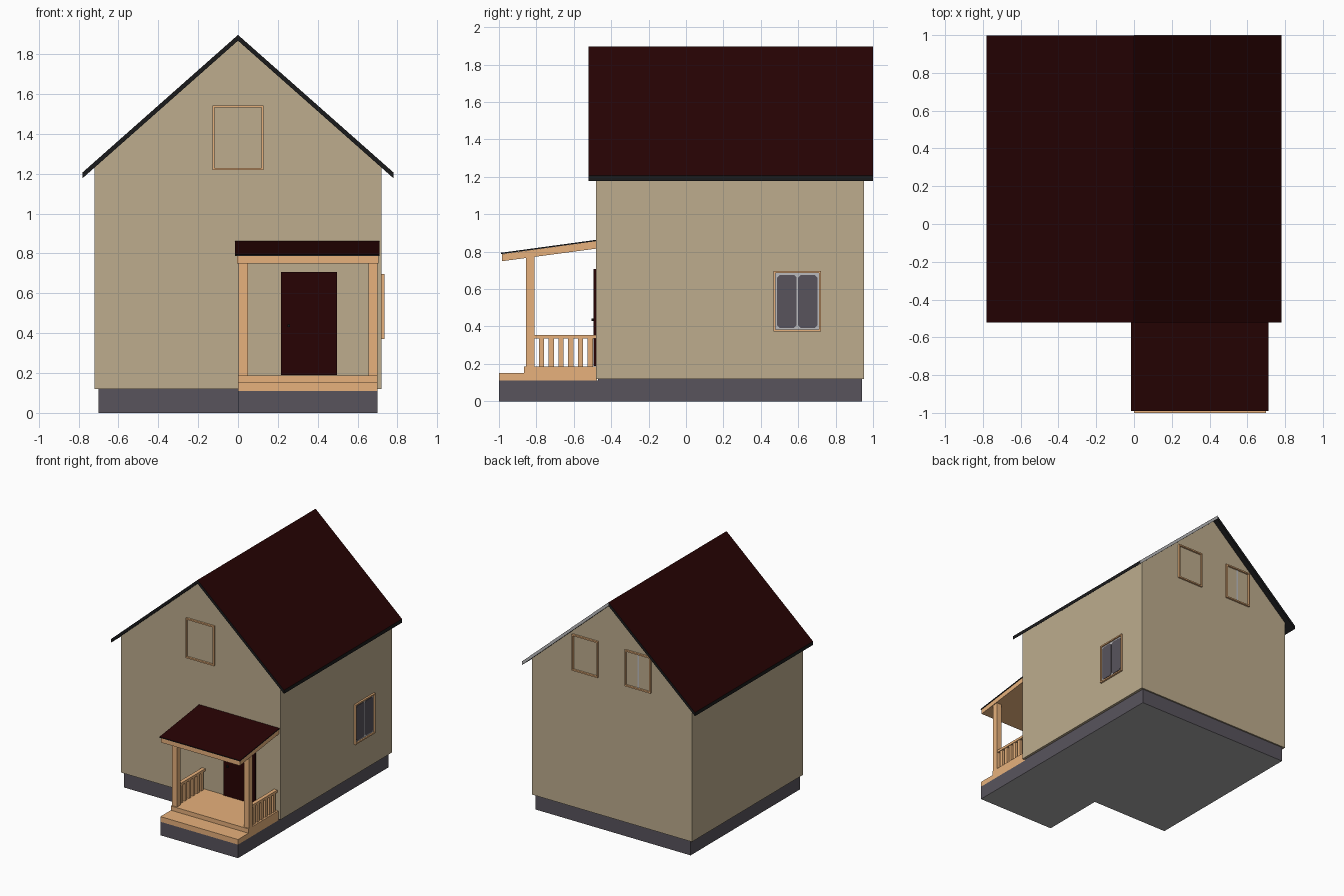
import bpy, bmesh

if "Cube" in bpy.data.objects:
    bpy.data.objects.remove(bpy.data.objects["Cube"])

def mat(name, r, g, b):
    m = bpy.data.materials.new(name)
    m.diffuse_color = (r, g, b, 1)
    m.use_nodes = True
    m.node_tree.nodes["Principled BSDF"].inputs["Base Color"].default_value = m.diffuse_color
    return m

WALL = mat("beige_wall", .51, .415, .27)
WOOD = mat("light_wood", .80, .44, .20)
STONE = mat("slate_grey", .098, .088, .108)
RED = mat("dark_red", .020, .0008, .001)
TRIM = mat("black_trim", .010, .010, .011)
PALE = mat("pale_grey", .50, .50, .51)
BASE = mat("base_grey", .40, .40, .40)

def prism(name, pts, axis, a, b, mats, rule=None):
    """Extrude a 2D profile along an axis; faces whose normal meets the rule get mats[1]."""
    def co(p, t):
        return {'x': (t, p[0], p[1]), 'y': (p[0], t, p[1]), 'z': (p[0], p[1], t)}[axis]
    bm = bmesh.new()
    va = [bm.verts.new(co(p, a)) for p in pts]
    vb = [bm.verts.new(co(p, b)) for p in pts]
    n = len(pts)
    bm.faces.new(va)
    bm.faces.new(vb[::-1])
    for i in range(n):
        j = (i + 1) % n
        bm.faces.new((va[i], vb[i], vb[j], va[j]))
    bmesh.ops.recalc_face_normals(bm, faces=bm.faces)
    bm.normal_update()
    if rule:
        for f in bm.faces:
            f.material_index = 1 if rule(f.normal) else 0
    me = bpy.data.meshes.new(name)
    bm.to_mesh(me)
    bm.free()
    for m in mats:
        me.materials.append(m)
    ob = bpy.data.objects.new(name, me)
    bpy.context.collection.objects.link(ob)
    return ob

def up(n):
    return n.z > .1

def down(n):
    return n.z < -.9

def box(name, x, y, z, *mats, rule=None):
    return prism(name, [(x[0], z[0]), (x[1], z[0]), (x[1], z[1]), (x[0], z[1])],
                 'y', y[0], y[1], mats, rule)

# Foundations (paler underneath) and house body
box("house_foundation", (-.70, .70), (-.47, .94), (0, .12), STONE, BASE, rule=down)
box("porch_foundation", (0, .70), (-1, -.47), (0, .11), STONE, BASE, rule=down)
prism("house_walls", [(-.72, .12), (.72, .12), (.72, 1.233), (0, 1.87), (-.72, 1.233)],
      'y', -.48, .952, [WALL])

# Main roof: red on top, black edges and underside
prism("main_roof", [(-.78, 1.178), (0, 1.868), (.78, 1.178),
                    (.78, 1.207), (0, 1.897), (-.78, 1.207)],
      'y', -.522, .999, [TRIM, RED], up)
# Pale verge strip on the back edge of one slope
prism("back_verge", [(0, 1.868), (.78, 1.178), (.78, 1.206), (0, 1.896)],
      'y', .998, 1.0, [PALE])

# Windows: u runs along the wall, d is the distance out of it
def window(name, wall, c, z0, z1, w=.128, panes=False, bar=False):
    def plate(part, u, d, z, m):
        u = (c + u[0], c + u[1])
        if wall == 'right':
            return box(name + part, (.72 + d[0], .72 + d[1]), u, z, m)
        if wall == 'front':
            return box(name + part, u, (-.48 - d[1], -.48 - d[0]), z, m)
        return box(name + part, u, (.952 + d[0], .952 + d[1]), z, m)
    t, dep = .011, (-.005, .015)
    plate("_jamb_a", (-w, -w + t), dep, (z0, z1), WOOD)
    plate("_jamb_b", (w - t, w), dep, (z0, z1), WOOD)
    plate("_sill", (-w + t, w - t), dep, (z0, z0 + t), WOOD)
    plate("_head", (-w + t, w - t), dep, (z1 - t, z1), WOOD)
    if bar:
        plate("_bar", (-.007, .007), (-.002, .004), (z0 + t, z1 - t), PALE)
    if panes:
        plate("_sash", (-w + t, w - t), (-.002, .004), (z0 + t, z1 - t), PALE)
        for i, s in enumerate((-1, 1)):
            # chamfered glass panes
            a, b = sorted((c + s * .004, c + s * .108))
            p, q, k = z0 + .021, z1 - .021, .014
            prism(name + "_pane_%d" % i,
                  [(a + k, p), (b - k, p), (b, p + k), (b, q - k),
                   (b - k, q), (a + k, q), (a, q - k), (a, p + k)],
                  'x', .722, .727, [STONE])

window("side_window", 'right', .595, .372, .697, panes=True)
window("front_gable_window", 'front', 0, 1.218, 1.543)
window("back_window_a", 'back', .238, 1.235, 1.53, w=.117)
window("back_window_b", 'back', -.238, 1.235, 1.53, w=.117, bar=True)

# Door with handle
box("door", (.215, .497), (-.494, -.475), (.19, .708), RED)
box("door_handle", (.248, .262), (-.506, -.494), (.43, .444), TRIM)

# Porch floor and step
box("porch_step", (0, .70), (-1, -.86), (.11, .152), WOOD)
box("porch_deck_base", (0, .70), (-.86, -.475), (.11, .150), WOOD)
box("porch_deck", (0, .70), (-.865, -.475), (.150, .187), WOOD)

# Posts, railings and balusters on both sides
for side, x0 in (("left", .003), ("right", .654)):
    box(side + "_post", (x0, x0 + .046), (-.855, -.81), (.187, .78), WOOD)
    box(side + "_handrail", (x0 + .008, x0 + .038), (-.81, -.48), (.335, .355), WOOD)
    for i in range(6):
        y = -.772 + i * .052
        box("%s_baluster_%d" % (side, i), (x0 + .013, x0 + .033),
            (y - .014, y + .014), (.187, .335), WOOD)

# Porch roof: wooden slab with a thin red cover
prism("porch_roof_frame", [(-.985, .749), (-.475, .817), (-.475, .857), (-.985, .787)],
      'x', -.004, .706, [WOOD])
prism("porch_roof_cover", [(-.99, .787), (-.475, .857), (-.475, .864), (-.99, .794)],
      'x', -.015, .711, [TRIM, RED], up)
